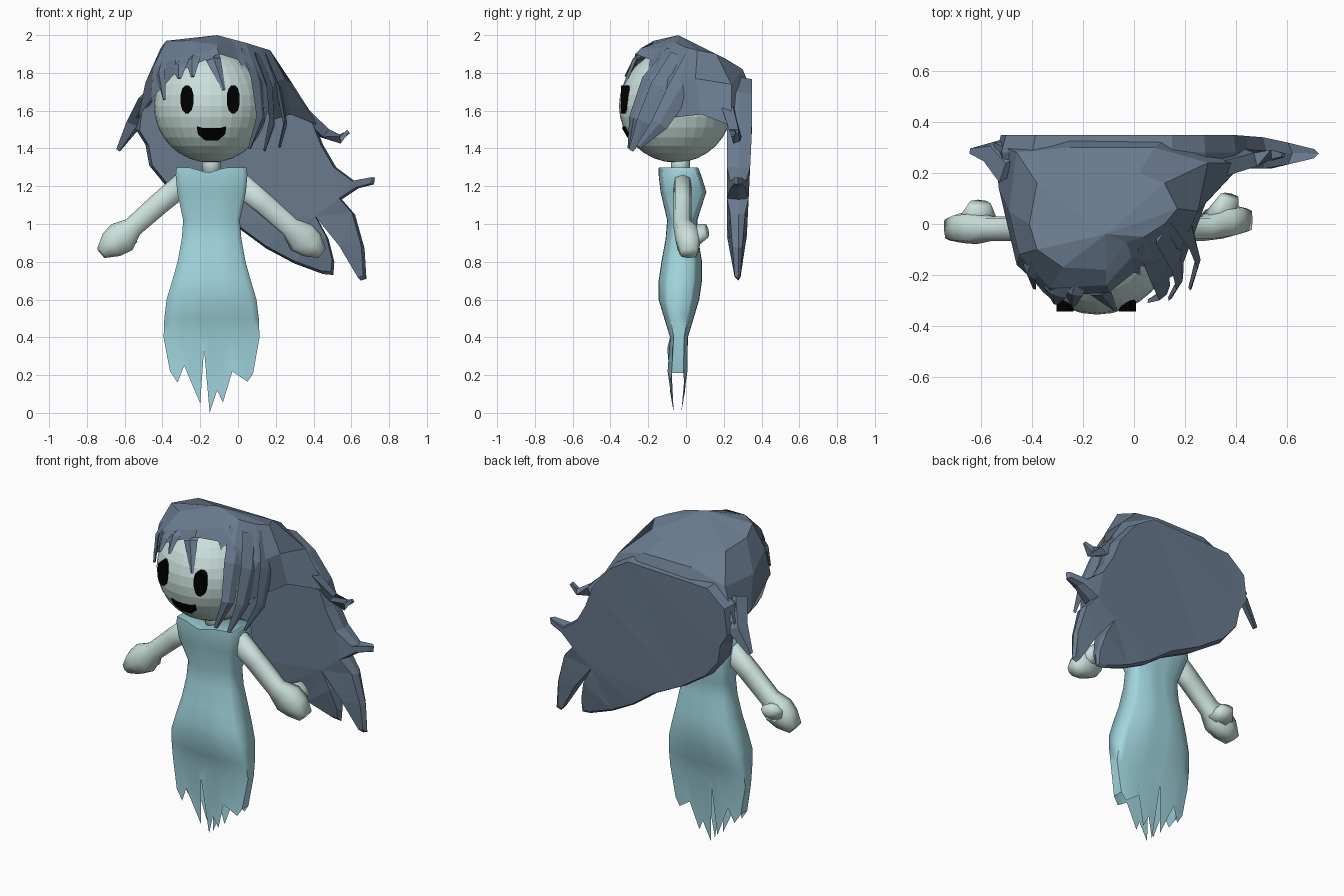
import bpy, bmesh, math
from mathutils import Vector

CX = -0.14  # body centre line
HEAD = Vector((-0.145, -0.055, 1.625))
R = 0.3


def material(name, rgb):
    m = bpy.data.materials.new(name)
    m.diffuse_color = (*rgb, 1)
    return m


HAIR = material("slate hair", (0.14, 0.195, 0.27))
SKIN = material("pale skin", (0.59, 0.74, 0.70))
DRESS = material("aqua cloth", (0.36, 0.67, 0.74))
BLACK = material("black", (0.0, 0.0, 0.0))


def add(name, verts, faces, mat, smooth=False):
    bm = bmesh.new()
    vs = [bm.verts.new(v) for v in verts]
    for f in faces:
        bm.faces.new([vs[i] for i in f])
    bmesh.ops.recalc_face_normals(bm, faces=bm.faces)
    bmesh.ops.triangulate(bm, faces=[f for f in bm.faces if len(f.verts) > 4])
    me = bpy.data.meshes.new(name)
    bm.to_mesh(me)
    bm.free()
    me.materials.append(mat)
    for p in me.polygons:
        p.use_smooth = smooth
    ob = bpy.data.objects.new(name, me)
    bpy.context.collection.objects.link(ob)
    return ob


def bridge(n, rings):
    """Quads joining consecutive closed rings of n points."""
    return [(r * n + i, r * n + (i + 1) % n, (r + 1) * n + (i + 1) % n, (r + 1) * n + i)
            for r in range(rings - 1) for i in range(n)]


def power(v, e):
    return math.copysign(abs(v) ** e, v)


def tube(name, pts, radii, mat, sides=4, smooth=False, centre=None, boxy=1.0):
    """Sweep an oval; radii are (across, depth). Depth faces +y, or away from centre."""
    pts = [Vector(p) for p in pts]
    verts = []
    for k, p in enumerate(pts):
        t = (pts[min(k + 1, len(pts) - 1)] - pts[max(k - 1, 0)]).normalized()
        depth = p - centre if centre else Vector((0, 1, 0))
        depth = (depth - t * depth.dot(t)).normalized()
        side = t.cross(depth)
        for i in range(sides):
            a = math.tau * i / sides
            verts.append(p + side * power(math.cos(a), boxy) * radii[k][0]
                         + depth * power(math.sin(a), boxy) * radii[k][1])
    n = len(pts)
    faces = bridge(sides, n) + [tuple(range(sides)), tuple(range((n - 1) * sides, n * sides))]
    return add(name, verts, faces, mat, smooth)


# Head and neck
bpy.ops.mesh.primitive_uv_sphere_add(segments=32, ring_count=16, radius=R, location=HEAD)
head = bpy.context.object
head.name = "head"
head.data.materials.append(SKIN)
tube("neck", [(CX, -0.03, 1.25), (CX, -0.03, 1.38)], [(0.05, 0.05)] * 2, SKIN, 12, True)


# Eyes: flat-fronted studs; mouth: plate following the face
def prism(name, front, back):
    n = len(front)
    add(name, front + back, bridge(n, 2) + [tuple(range(n)), tuple(range(n, 2 * n))], BLACK)


for name, ex in (("left_eye", -0.27), ("right_eye", -0.025)):
    eye = [(ex + 0.035 * math.cos(a), 1.66 + 0.076 * power(math.sin(a), 0.8))
           for a in (math.tau * (i + 0.5) / 12 for i in range(12))]
    prism(name, [(x, -0.343, z) for x, z in eye], [(x, -0.29, z) for x, z in eye])


def face_y(x, z):
    return HEAD.y - math.sqrt(R * R - (x - HEAD.x) ** 2 - (z - HEAD.z) ** 2)


mouth = [(CX + x, z) for x, z in
         [(-0.078, 1.517), (-0.04, 1.507), (0.04, 1.507), (0.078, 1.517), (0.072, 1.475),
          (0.035, 1.443), (-0.035, 1.443), (-0.072, 1.475)]]
prism("mouth", [(x, face_y(x, z) - 0.01, z) for x, z in mouth],
      [(x, face_y(x, z) + 0.02, z) for x, z in mouth])

# Dress: rounded box sections, with a ragged hem set per column
hem = [(-0.36, 0.22), (-0.32, 0.16), (-0.285, 0.25), (-0.20, 0.05), (-0.18, 0.34), (-0.15, 0.0),
       (-0.11, 0.12), (-0.08, 0.055), (-0.03, 0.22), (0.05, 0.165), (0.08, 0.21)]
sections = [  # z, half width, front y, back y
    (1.30, 0.185, -0.145, 0.065), (1.26, 0.19, -0.145, 0.08), (1.17, 0.182, -0.135, 0.108),
    (1.02, 0.15, -0.10, 0.06), (0.92, 0.158, -0.108, 0.065), (0.80, 0.18, -0.13, 0.085),
    (0.70, 0.208, -0.145, 0.085), (0.60, 0.238, -0.145, 0.07), (0.50, 0.25, -0.115, 0.04),
    (0.40, 0.254, -0.085, 0.01)]
path = [(x, z, -1) for x, z in hem] + [(x, z, 1) for x, z in reversed(hem)]
N = len(path)


def column(x, s, z):
    t = max(-1, min(1, (x - CX) / 0.22))
    square = 0.2 if z > 1.1 else 0.42
    return t, s * (1 - square * max(0, (abs(t) - 0.4) / 0.6) ** 1.5)


verts = []
for z, hw, yf, yb in sections:
    for x, _, s in path:
        t, d = column(x, s, z)
        dip = 0.03 * max(0, 1 - abs(t + 0.1) / 0.5) if z == 1.30 else 0  # neckline
        verts.append((CX + hw * t, (yf + yb) / 2 + d * (yb - yf) / 2, z - dip))
for x, z, s in path:
    t, d = column(x, s, z)
    verts.append((x, -0.045 + d * (0.02 + 0.17 * min(z, 0.2)), z))
dress = add("dress", verts, bridge(N, len(sections) + 1) + [tuple(range(N))], DRESS, True)
bpy.ops.object.select_all(action='DESELECT')
bpy.context.view_layer.objects.active = dress
dress.select_set(True)
bpy.ops.object.shade_smooth_by_angle(angle=math.radians(75))

# Arms, hands and thumbs; the right hand is turned slightly back
for side, s, turn in (("left", -1, 0.0), ("right", 1, 1.0)):
    tube(side + "_arm", [(CX + s * x, y + turn * b, z) for x, y, z, b in
                         [(0.13, -0.018, 1.23, 0), (0.28, -0.018, 1.105, 0), (0.415, -0.018, 0.985, 0),
                          (0.475, -0.015, 0.93, 0.02), (0.53, -0.015, 0.89, 0.03), (0.585, -0.02, 0.845, 0.035)]],
         [(0.062, 0.048), (0.058, 0.048), (0.054, 0.048), (0.088, 0.064), (0.075, 0.06), (0.032, 0.045)],
         SKIN, 8, True, boxy=0.6)
    tube(side + "_thumb", [(CX + s * 0.475, 0.01, 0.925), (CX + s * (0.465 + 0.05 * turn), 0.08 + 0.028 * turn, 0.965)],
         [(0.085, 0.06), (0.045, 0.03)], SKIN, 8, True)

# Hair cap: crown, upper, middle and rim points, going round from the parting
cap = [
    (-0.11, -0.18, 1.95, -0.11, -0.24, 1.93, -0.10, -0.27, 1.90),
    (-0.03, -0.07, 1.965, -0.01, -0.13, 1.93, 0.00, -0.19, 1.87),
    (0.04, -0.05, 1.96, 0.08, -0.15, 1.85, 0.10, -0.23, 1.68),
    (0.12, 0.00, 1.935, 0.19, -0.08, 1.75, 0.18, -0.19, 1.55),
    (0.17, 0.06, 1.92, 0.25, 0.05, 1.77, 0.28, 0.08, 1.58),
    (0.12, 0.16, 1.90, 0.29, 0.24, 1.74, 0.43, 0.24, 1.52),
    (0.02, 0.20, 1.88, 0.08, 0.30, 1.82, 0.14, 0.345, 1.71),
    (-0.27, 0.20, 1.88, -0.25, 0.30, 1.82, -0.25, 0.345, 1.71),
    (-0.38, 0.16, 1.90, -0.46, 0.28, 1.75, -0.55, 0.32, 1.56),
    (-0.41, 0.00, 1.93, -0.49, 0.05, 1.75, -0.53, 0.14, 1.56),
    (-0.38, -0.10, 1.97, -0.45, -0.12, 1.83, -0.46, -0.16, 1.66),
    (-0.28, -0.17, 1.97, -0.33, -0.25, 1.87, -0.33, -0.28, 1.80)]
n = len(cap)
verts = [c[k:k + 3] for k in (0, 3, 6) for c in cap] + [(-0.11, -0.04, 2.0)]
add("hair_cap", verts, bridge(n, 3) + [(i, (i + 1) % n, 3 * n) for i in range(n)], HAIR)

# Swept back hair: ragged outline, thick in the middle, thin at the tips
outline = [(-0.40, 1.76), (-0.52, 1.66), (-0.54, 1.50), (-0.49, 1.42), (-0.47, 1.31), (-0.38, 1.20),
           (-0.20, 1.08), (0.0, 0.98), (0.15, 0.87), (0.30, 0.79), (0.45, 0.735), (0.505, 0.73),
           (0.51, 0.80), (0.48, 0.92), (0.42, 1.03), (0.55, 0.87), (0.65, 0.70), (0.68, 0.71),
           (0.67, 0.87), (0.62, 1.05), (0.55, 1.13), (0.64, 1.19), (0.72, 1.21), (0.725, 1.245),
           (0.62, 1.225), (0.52, 1.30), (0.45, 1.42), (0.40, 1.55), (0.28, 1.70), (0.15, 1.78)]
n = len(outline)
mx, mz = 0.08, 1.33
verts = []
for y, k in ((0.217, 0.97), (0.28, 1.0), (0.335, 0.97)):
    for x, z in outline:
        thin = min(1, max(0.3, (z - 0.66) / 0.25), max(0.3, (0.8 - x) / 0.25))
        lift = 0.014 * max(-1, min(1, (z - 1.2) / 0.3)) if y > 0.3 else 0
        verts.append((mx + (x - mx) * k, 0.275 + (y + lift - 0.275) * thin, mz + (z - mz) * k))
add("back_hair", verts, bridge(n, 3) + [tuple(range(n)), tuple(range(2 * n, 3 * n))], HAIR)

# Loose locks: fringe, side curtain and flicked ends, as (width, points)
locks = [
    ("fringe", 0.05, [(-0.37, -0.10, 1.93), (-0.41, -0.19, 1.80), (-0.39, -0.25, 1.66)]),
    ("fringe", 0.06, [(-0.28, -0.16, 1.93), (-0.31, -0.27, 1.84), (-0.31, -0.31, 1.77)]),
    ("fringe", 0.05, [(-0.21, -0.16, 1.93), (-0.24, -0.27, 1.87), (-0.24, -0.32, 1.78)]),
    ("fringe", 0.05, [(-0.16, -0.15, 1.93), (-0.13, -0.27, 1.87), (-0.075, -0.335, 1.71)]),
    ("curtain", 0.06, [(0.05, -0.06, 1.91), (0.10, -0.19, 1.76), (0.12, -0.27, 1.56), (0.06, -0.30, 1.40)]),
    ("curtain", 0.07, [(0.11, -0.02, 1.88), (0.17, -0.13, 1.72), (0.18, -0.22, 1.54), (0.14, -0.29, 1.39)]),
    ("curtain", 0.07, [(0.15, 0.06, 1.87), (0.22, -0.04, 1.70), (0.25, -0.14, 1.53), (0.22, -0.25, 1.41)]),
    ("flick", 0.075, [(-0.48, 0.22, 1.67), (-0.55, 0.29, 1.53), (-0.635, 0.285, 1.39)]),
    ("flick", 0.05, [(0.34, 0.23, 1.60), (0.46, 0.26, 1.48), (0.54, 0.27, 1.45), (0.585, 0.27, 1.49)])]
for k, (name, w, pts) in enumerate(locks):
    m = len(pts) - 1
    thick = 0.035 if name == "flick" else 0.018
    radii = [(w * (1 - 0.8 * (i / m) ** 2), thick * (1 - 0.6 * i / m)) for i in range(m + 1)]
    tube(f"{name}_lock_{k + 1}", pts, radii, HAIR, centre=HEAD)
